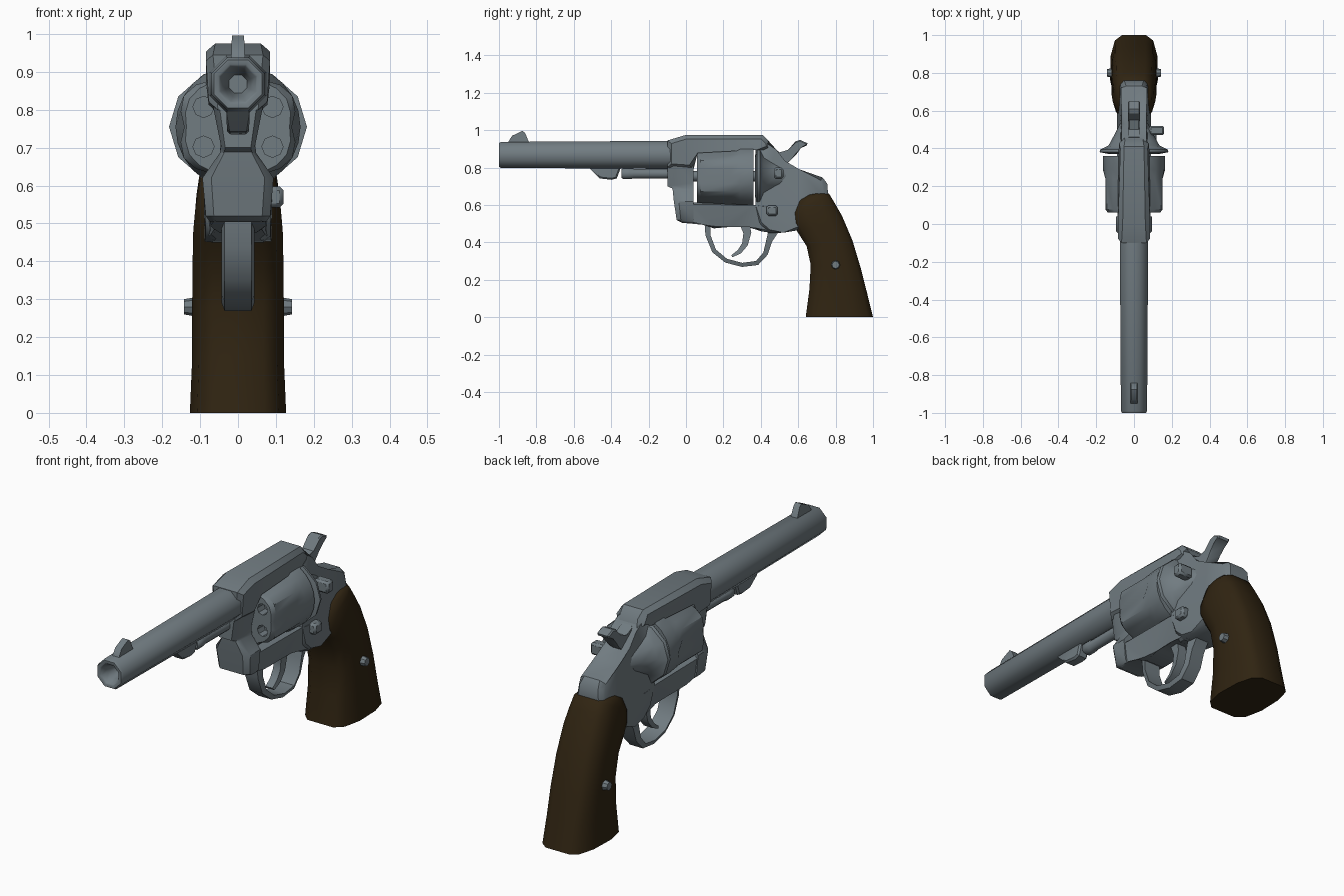
import bpy, bmesh, math
from mathutils import Vector, Matrix

if "Cube" in bpy.data.objects:
    bpy.data.objects.remove(bpy.data.objects["Cube"])


def material(name, rgb):
    m = bpy.data.materials.new(name)
    m.diffuse_color = (*rgb, 1)
    m.use_nodes = True
    m.node_tree.nodes["Principled BSDF"].inputs["Base Color"].default_value = m.diffuse_color
    return m


STEEL = material("blued_steel", (0.165, 0.20, 0.22))
WOOD = material("dark_walnut", (0.030, 0.018, 0.006))


def finish(name, bm, mat=STEEL, angle=40):
    bmesh.ops.recalc_face_normals(bm, faces=bm.faces)
    me = bpy.data.meshes.new(name)
    bm.to_mesh(me)
    bm.free()
    ob = bpy.data.objects.new(name, me)
    bpy.context.collection.objects.link(ob)
    me.materials.append(mat)
    smooth(ob, angle)
    return ob


def smooth(ob, angle):
    bpy.ops.object.select_all(action='DESELECT')
    ob.select_set(True)
    bpy.context.view_layer.objects.active = ob
    bpy.ops.object.shade_smooth_by_angle(angle=math.radians(angle))


def skin(bm, rings):
    """Bridge equal-length rings of points and cap both ends."""
    vs = [[bm.verts.new(p) for p in r] for r in rings]
    n = len(vs[0])
    for a, b in zip(vs, vs[1:]):
        for i in range(n):
            j = (i + 1) % n
            bm.faces.new((a[i], a[j], b[j], b[i]))
    bm.faces.new(vs[0])
    bm.faces.new(vs[-1])


def slab(name, pts, bevel=0.0, angle=35):
    """Side outline of (y, z, half width) points, mirrored across x."""
    bm = bmesh.new()
    skin(bm, [[(s * w, y, z) for y, z, w in pts] for s in (-1, 1)])
    if bevel:
        rims = [e for e in bm.edges if e.verts[0].co.x * e.verts[1].co.x > 0]
        bmesh.ops.bevel(bm, geom=rims, offset=bevel, segments=1, affect='EDGES')
    bmesh.ops.triangulate(bm, faces=[f for f in bm.faces if len(f.verts) > 4])
    return finish(name, bm, STEEL, angle)


def ribbon(name, path, thick, half):
    """Strap of varying thickness following a (y, z) path."""
    bm = bmesh.new()
    rings = []
    for i, (y, z) in enumerate(path):
        a, b = path[max(i - 1, 0)], path[min(i + 1, len(path) - 1)]
        d = Vector((b[0] - a[0], b[1] - a[1])).normalized()
        n = Vector((-d.y, d.x)) * thick[i] / 2
        rings.append([(sx * half * k, y + s * n.x, z + s * n.y)
                      for sx, s, k in ((-1, -1, .8), (-1, 1, 1), (1, 1, 1), (1, -1, .8))])
    skin(bm, rings)
    return finish(name, bm)


def lathe(name, prof, cz, n=8, phase=0.0, zscale=1.0, shape=None, angle=50):
    """Rings of (y, radius) around an axis along y at height cz."""
    bm = bmesh.new()
    rings = []
    for k, (y, r) in enumerate(prof):
        ring = []
        for i in range(n):
            a = phase + math.tau * i / n
            q = r * (shape(k, i) if shape else 1)
            ring.append((q * math.cos(a), y, cz + zscale * q * math.sin(a)))
        rings.append(ring)
    skin(bm, rings)
    return finish(name, bm, STEEL, angle)


def loft(name, sections, half_section, mat, angle=45):
    """Sections are (front y, front z, back y, back z, half width)."""
    outline = half_section + [(t, -x) for t, x in reversed(half_section)]
    bm = bmesh.new()
    skin(bm, [[(x * w, y0 + t * (y1 - y0), z0 + t * (z1 - z0)) for t, x in outline]
              for y0, z0, y1, z1, w in sections])
    return finish(name, bm, mat, angle)


# Octagonal barrel with recessed bore
lathe("barrel", [(-0.90, .026), (-0.96, .036), (-0.995, .05), (-1.0, .056), (-1.0, .069),
                 (-0.99, .075), (-0.1, .081), (0.03, .081)], 0.868, 8, math.pi / 8)

# Front sight blade
slab("front_sight", [(-.955, .92, .018), (-.95, .938, .018), (-.93, .97, .017), (-.875, .996, .016),
                     (-.86, .985, .016), (-.835, .925, .018)])

# Lug and ejector rod under the barrel
slab("barrel_lug", [(-.53, .81, .03), (-.51, .79, .03), (-.46, .742, .03), (-.40, .735, .028),
                    (-.37, .742, .028), (-.345, .81, .03)], .008)
lathe("ejector_rod", [(-.345, .024), (-.335, .032), (-.30, .032), (-.28, .028), (-.05, .028)],
      0.768, 8, math.pi / 8)

# Frame: head with top strap
slab("top_strap", [(-.1, .80, .075), (-.1, .945, .088), (0, .975, .082), (.41, .975, .075),
                   (.445, .94, .07), (.46, .89, .075), (.38, .895, .082), (.04, .9, .088),
                   (.04, .79, .075)], .022)

# Frame: front column, pinched at the neck
loft("front_column", [(-.1, .83, .04, .83, .07), (-.1, .70, .04, .72, .045),
                      (-.072, .688, .04, .68, .048), (-.065, .62, .04, .62, .094),
                      (-.05, .52, .04, .52, .085), (-.02, .505, .04, .505, .075)],
     [(0, .75), (.25, 1), (1, 1)], STEEL, 40)

# Frame: lower rail above the trigger
slab("lower_frame", [(-.02, .505, .075), (.10, .503, .08), (.15, .475, .06), (.24, .495, .06),
                     (.33, .495, .06), (.40, .46, .07), (.46, .45, .08), (.46, .60, .09),
                     (.36, .60, .09), (.02, .615, .09)], .012)

# Frame: rear body sloping down to the grip
slab("rear_frame", [(.372, .95, .07), (.43, .955, .065), (.47, .885, .06), (.53, .835, .065),
                    (.60, .775, .075), (.73, .747, .06), (.755, .715, .068), (.762, .63, .075),
                    (.70, .50, .085), (.60, .465, .085), (.52, .452, .088), (.44, .45, .085),
                    (.385, .50, .085), (.372, .60, .09)], .018)

# Cylinder with six flutes and six chambers
def flutes(k, i):
    return (.86, .95, 1, .95)[i % 4] if k in (1, 2) else (.92, .97, 1, .97)[i % 4] if k == 0 else 1


cylinder = lathe("cylinder", [(.06, .148), (.078, .165), (.24, .165), (.29, .165), (.36, .165)],
                 0.755, 24, 0, 1, flutes, 35)
bm = bmesh.new()
for i in range(6):
    a = math.radians(30 + 60 * i)
    at = Matrix.Translation((.105 * math.cos(a), .06, .755 + .105 * math.sin(a)))
    bmesh.ops.create_cone(bm, cap_ends=True, segments=8, radius1=.028, radius2=.028, depth=.1,
                          matrix=at @ Matrix.Rotation(math.pi / 2, 4, 'X'))
cutter = finish("chamber_cutter", bm)
cutter.hide_render = True
mod = cylinder.modifiers.new("chambers", 'BOOLEAN')
mod.operation, mod.object, mod.solver = 'DIFFERENCE', cutter, 'EXACT'
bpy.context.view_layer.objects.active = cylinder
bpy.ops.object.modifier_apply(modifier=mod.name)
bpy.data.objects.remove(cutter)
smooth(cylinder, 35)

# Recoil shield behind the cylinder, and the cylinder pin
lathe("recoil_shield", [(.37, .13), (.38, .182), (.395, .178), (.415, .135), (.48, .10), (.56, .06)],
      0.755, 12, 0, .88, None, 40)
lathe("cylinder_pin", [(.0, .028), (.40, .028)], 0.755, 8)

# Thumb latch on the right side
bm = bmesh.new()
for size, at in (((.08, .05, .06), (.12, .495, .77)), ((.05, .06, .055), (.095, .46, .57))):
    bmesh.ops.create_cube(bm, size=1, matrix=Matrix.Translation(at) @ Matrix.Diagonal((*size, 1)))
bmesh.ops.bevel(bm, geom=bm.edges[:], offset=.01, segments=1, affect='EDGES')
finish("thumb_latch", bm)

# Hammer with curled spur
slab("hammer", [(.42, .87, .03), (.46, .91, .03), (.50, .875, .03), (.55, .89, .03), (.585, .94, .033),
                (.61, .948, .033), (.65, .93, .033), (.645, .918, .033), (.61, .91, .033),
                (.59, .87, .03), (.56, .84, .028), (.52, .80, .028), (.44, .82, .028)], .006)

# Trigger and trigger guard
ribbon("trigger", [(.305, .53), (.328, .45), (.315, .39), (.285, .35), (.245, .326)],
       [.06, .042, .032, .024, .012], .024)
ribbon("trigger_guard", [(.115, .53), (.117, .44), (.15, .355), (.215, .302), (.30, .28), (.38, .29),
                         (.425, .34), (.445, .41), (.475, .48)],
       [.036, .026, .024, .022, .022, .024, .026, .032, .06], .044)

# Wooden grip
loft("grip", [(.64, 0, 1.0, 0, .127), (.66, .15, .968, .13, .121), (.667, .28, .935, .26, .121),
              (.645, .38, .89, .41, .12), (.60, .45, .835, .54, .118), (.572, .495, .795, .61, .113),
              (.566, .55, .765, .66, .105), (.595, .62, .75, .665, .095), (.64, .652, .72, .665, .08)],
     [(0, .55), (.1, .85), (.35, 1), (.7, .97), (.92, .8), (1, .5)], WOOD, 50)

# Grip screws on both sides
bm = bmesh.new()
for s in (-1, 1):
    bmesh.ops.create_cone(bm, cap_ends=True, segments=8, radius1=.027, radius2=.02, depth=.04,
                          matrix=Matrix.Translation((s * .123, .80, .28))
                          @ Matrix.Rotation(s * math.pi / 2, 4, 'Y'))
finish("grip_screws", bm)
